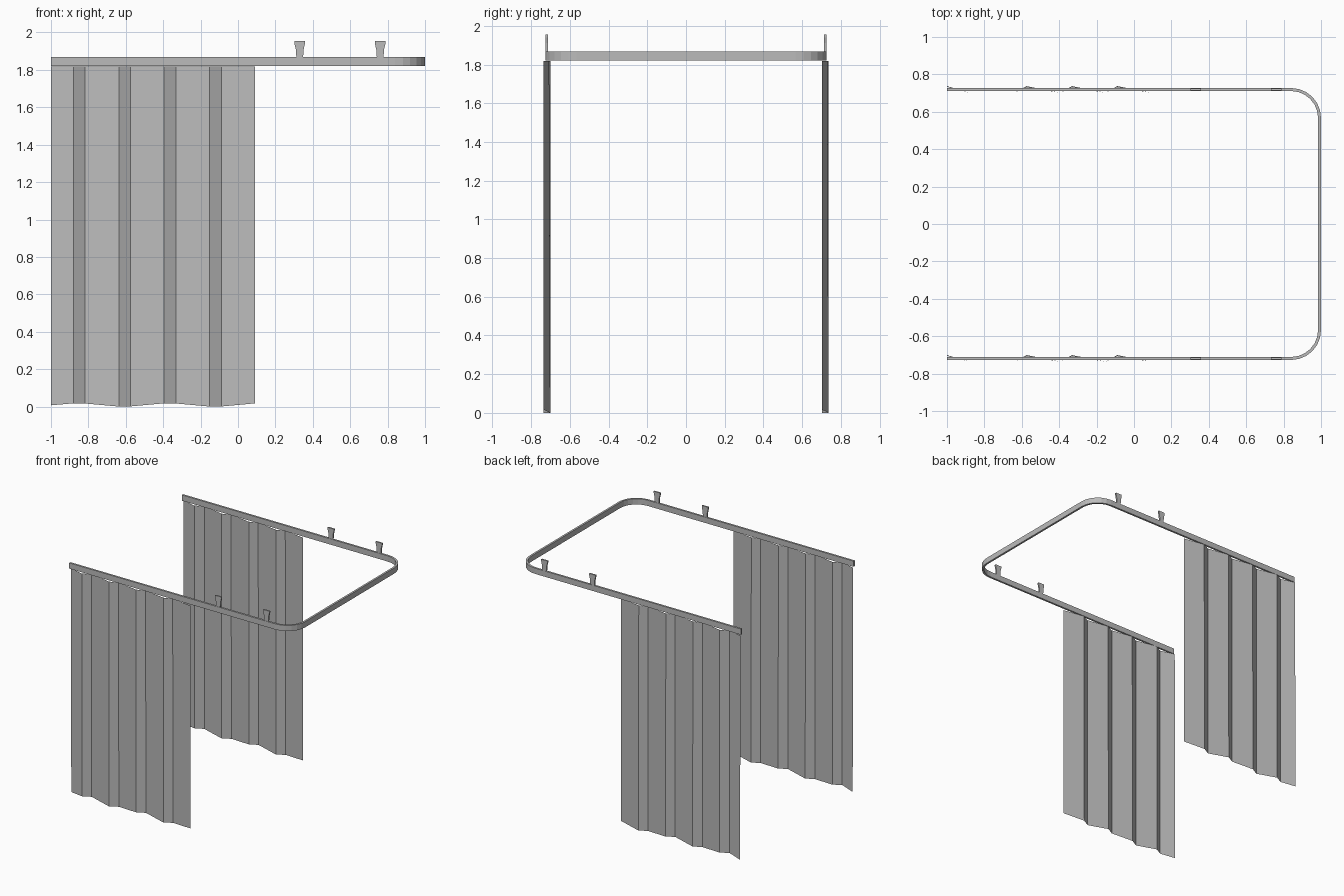
import bpy, bmesh, math

cube = bpy.data.objects.get("Cube")
if cube:
    bpy.data.objects.remove(cube, do_unlink=True)

# One plain grey for everything
grey = bpy.data.materials.new("mid grey")
grey.use_nodes = True
colour = (0.5, 0.5, 0.5, 1)
grey.diffuse_color = colour
grey.node_tree.nodes["Principled BSDF"].inputs["Base Color"].default_value = colour

RAIL_Y, RAIL_W = 0.719, 0.016
RAIL_LOW, RAIL_TOP = 1.822, 1.868
RADIUS, STEPS = 0.16, 6


def finish(name, bm):
    mesh = bpy.data.meshes.new(name)
    bm.to_mesh(mesh)
    bm.free()
    mesh.materials.append(grey)
    obj = bpy.data.objects.new(name, mesh)
    bpy.context.collection.objects.link(obj)
    return obj


def prism(name, outline, direction):
    """Extrude a flat outline along a direction."""
    bm = bmesh.new()
    face = bm.faces.new([bm.verts.new(p) for p in outline])
    ext = bmesh.ops.extrude_face_region(bm, geom=[face])
    verts = [v for v in ext["geom"] if isinstance(v, bmesh.types.BMVert)]
    bmesh.ops.translate(bm, verts=verts, vec=direction)
    bmesh.ops.recalc_face_normals(bm, faces=bm.faces)
    return finish(name, bm)


def rail_side(inset):
    """U-shaped path with rounded corners, open at the right end."""
    path = [(-1, -RAIL_Y - RAIL_W / 2 + inset)]
    cx, cy = 1 - RADIUS, RAIL_Y + RAIL_W / 2 - RADIUS
    for side, start in ((-1, -90), (1, 0)):
        for i in range(STEPS + 1):
            a = math.radians(start + 90 * i / STEPS)
            r = RADIUS - inset
            path.append((cx + r * math.cos(a), side * cy + r * math.sin(a)))
    path.append((-1, RAIL_Y + RAIL_W / 2 - inset))
    return path


# Curved ceiling rail
outline = rail_side(0) + rail_side(RAIL_W)[::-1]
prism("curtain_rail", [(x, y, RAIL_LOW) for x, y in outline],
      (0, 0, RAIL_TOP - RAIL_LOW))


# Flared hangers above the rail
def hanger(name, x, y):
    half = [(0.018, RAIL_TOP), (0.021, 1.91), (0.028, 1.94), (0.028, 1.954)]
    pts = [(x + w, z) for w, z in half] + [(x - w, z) for w, z in reversed(half)]
    prism(name, [(px, y - 0.006, z) for px, z in pts], (0, 0.012, 0))


# Pleated curtain sheet, the folds deepen towards the hem
def curtain(name, y):
    folds = [(-1, 0.014)]
    for i in range(5):
        x = -0.88 + 0.2425 * i
        folds.append((x, -0.017))
        if i < 4:
            folds.append((x + 0.063, 0.018 if i == 0 else 0.012))
    bm = bmesh.new()
    rows = []
    for x, depth in folds:
        hem = 0.011 + 0.009 * math.cos((x + 0.86) * math.tau / 0.49)
        low = 0.018 if depth > 0 else depth
        rows.append((bm.verts.new((x, y + low, max(hem, 0))),
                     bm.verts.new((x, y + depth, 1.817))))
    for a, b in zip(rows, rows[1:]):
        bm.faces.new((a[0], b[0], b[1], a[1]))
    # lowest point of the hem rests on the ground
    lowest = min(v.co.z for v in bm.verts)
    for a, b in rows:
        a.co.z -= lowest
    finish(name, bm)


for side, label in ((-1, "front"), (1, "back")):
    curtain(label + "_curtain", side * RAIL_Y)
    for x, place in ((0.33, "inner"), (0.76, "outer")):
        hanger(f"{label}_{place}_hanger", x, side * RAIL_Y)
